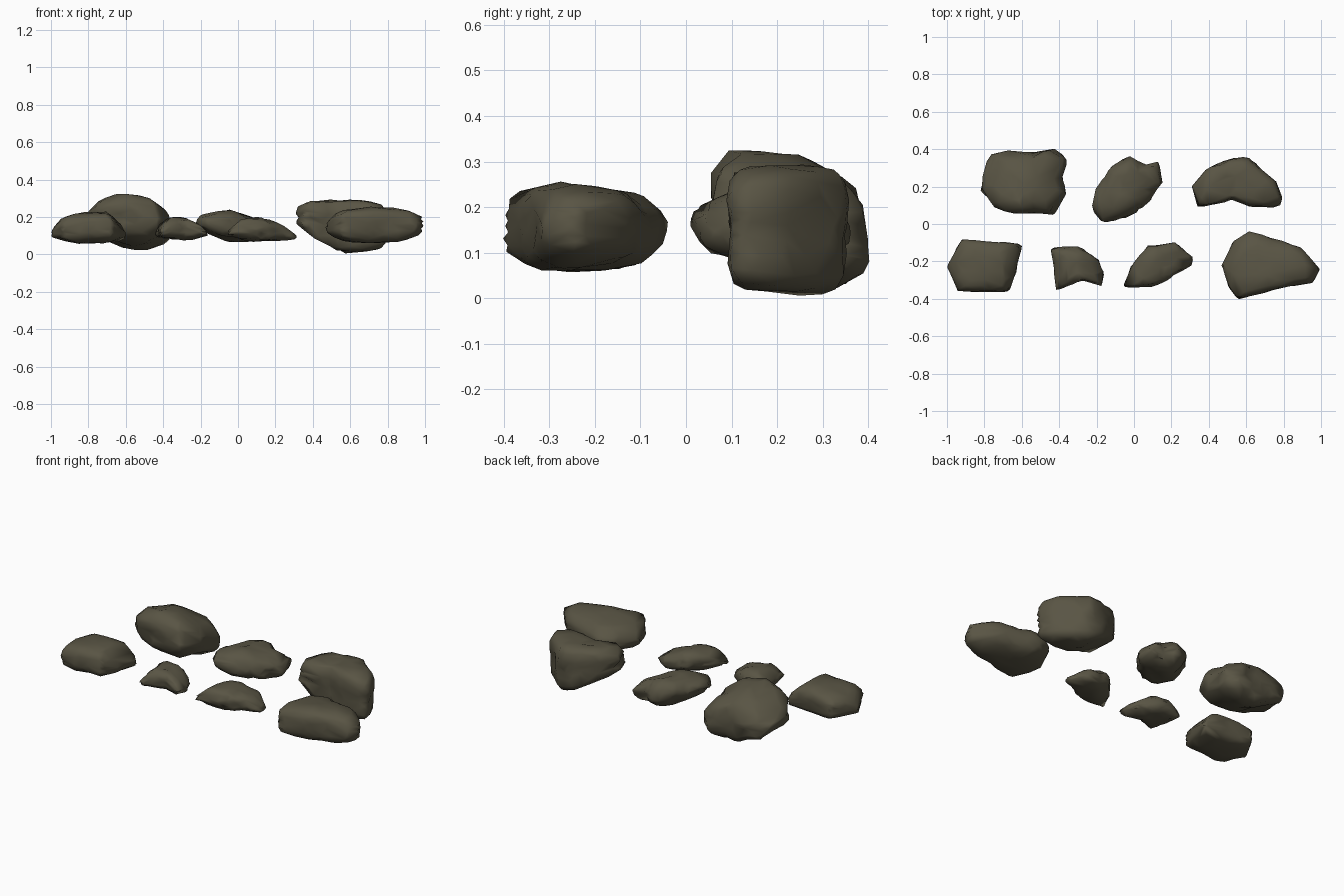
import bpy
import bmesh
from mathutils import Vector, noise

default_cube = bpy.data.objects.get("Cube")
if default_cube:
    bpy.data.objects.remove(default_cube, do_unlink=True)

# One dull olive-brown stone colour
stone = bpy.data.materials.new("olive stone")
stone.use_nodes = True
colour = (0.10, 0.09, 0.058, 1)
stone.diffuse_color = colour
shader = stone.node_tree.nodes["Principled BSDF"]
shader.inputs["Base Color"].default_value = colour
shader.inputs["Roughness"].default_value = 0.9

UNIT = 0.01  # outlines and profiles are written in hundredths


def reach(outline, centre, direction):
    """Distance from the centre to the outline along a direction."""
    best = 0
    for start, end in zip(outline, outline[1:] + outline[:1]):
        edge = end - start
        cross = direction.cross(edge)
        if abs(cross) < 1e-9:
            continue
        offset = start - centre
        distance = offset.cross(edge) / cross
        along = offset.cross(direction) / cross
        if distance > 0 and -0.001 <= along <= 1.001:
            best = max(best, distance)
    return best


def heights(profile, x):
    """Bottom and top of the rock at x, interpolated along its profile."""
    if x <= profile[0][0]:
        return profile[0][1:]
    for left, right in zip(profile, profile[1:]):
        if x <= right[0]:
            t = (x - left[0]) / (right[0] - left[0])
            return [a + (b - a) * t for a, b in zip(left[1:], right[1:])]
    return profile[-1][1:]


def rock(name, outline, profile, boxy=3.0, rough=0.014, seed=1, tilt=0.0, blunt_front=0.0):
    """Shape a sphere to a plan outline and a (x, bottom, top) profile.

    tilt slopes the rock along y; blunt_front squares its front, tapers its back.
    """
    outline = [Vector(p) * UNIT for p in outline]
    profile = [[v * UNIT for v in row] for row in profile]
    lows = Vector((min(p.x for p in outline), min(p.y for p in outline)))
    highs = Vector((max(p.x for p in outline), max(p.y for p in outline)))
    centre = (lows + highs) / 2

    bm = bmesh.new()
    bmesh.ops.create_icosphere(bm, subdivisions=4, radius=1)
    for vert in bm.verts:
        p = vert.co.copy()
        flat = p.xy
        ring = flat.length
        way = flat / max(ring, 1e-6)
        power = boxy - blunt_front * way.y
        squash = (ring ** power + abs(p.z) ** power) ** (1 / power)
        spot = centre.copy()
        if ring > 1e-6:
            spot += way * reach(outline, centre, way) * ring / squash
        low, high = heights(profile, spot.x)
        z = (low + high) / 2 + (high - low) / 2 * p.z / squash
        z += tilt * (spot.y - centre.y)
        # Broad lumps and finer chips
        lump = noise.noise_vector(p * 1.7 + Vector((seed * 7.3, seed, 0)))
        chip = noise.noise_vector(p * 4 + Vector((0, seed * 5.1, seed)))
        vert.co = Vector((spot.x, spot.y, z)) + (lump + chip * 0.5) * rough
        vert.co.x = min(1, max(-1, vert.co.x))
        vert.co.z = max(0, vert.co.z)
    for face in bm.faces:
        face.smooth = True

    mesh = bpy.data.meshes.new(name)
    bm.to_mesh(mesh)
    bm.free()
    mesh.materials.append(stone)
    obj = bpy.data.objects.new(name, mesh)
    bpy.context.collection.objects.link(obj)
    # Irregular, chunky triangles
    chunky = obj.modifiers.new("chunky facets", "DECIMATE")
    chunky.ratio = 0.25


# Back row
rock("back_right_boulder",
     [(-76, 37), (-61, 39), (-52, 38), (-44, 41), (-36, 34), (-39, 24),
      (-37, 16), (-43, 6), (-61, 5), (-75, 9), (-82, 18), (-79, 28)],
     [(-82, 12, 23), (-70, 7, 29), (-60, 5, 31), (-52, 4, 29), (-37, 5, 27)],
     boxy=3, rough=0.018, seed=1, tilt=-0.25)
rock("back_middle_rock",
     [(-12, 31), (-2, 36), (6, 31), (13, 33), (15, 22), (8, 12), (-3, 4),
      (-17, 1), (-22, 9), (-20, 18)],
     [(-22, 12, 23), (-6, 8, 24), (3, 7, 22), (15, 7, 18)],
     boxy=2.8, rough=0.015, seed=2)
rock("back_left_block",
     [(31, 20), (40, 30), (52, 35), (62, 35), (69, 28), (75, 23), (79, 14),
      (78, 10), (62, 10), (52, 13), (35, 9)],
     [(31, 15, 27), (40, 9, 29), (50, 4, 29), (58, 1, 29), (68, 1, 29), (80, 3, 28)],
     boxy=6.5, rough=0.011, seed=3)

# Front row
rock("front_right_slab",
     [(-92, -8), (-60, -11), (-63, -25), (-67, -36), (-94, -36), (-100, -23)],
     [(-100, 7, 15), (-95, 7, 20), (-86, 6, 22), (-69, 6, 23), (-60, 6, 15)],
     boxy=3.4, rough=0.007, seed=4)
rock("small_front_rock",
     [(-44, -13), (-30, -12), (-19, -19), (-16, -26), (-17, -33), (-27, -30),
      (-41, -35), (-43, -23)],
     [(-44, 8, 15), (-37, 8, 20), (-27, 8, 19), (-16, 9, 14)],
     boxy=2.7, rough=0.01, seed=5)
rock("front_wedge",
     [(-6, -33), (-1, -22), (8, -12), (22, -10), (32, -18), (31, -22),
      (20, -28), (12, -33), (-4, -34)],
     [(-6, 9, 14), (1, 8, 20), (12, 7, 20), (24, 7, 16), (32, 7, 11)],
     boxy=2.8, rough=0.01, seed=6)
rock("front_left_boulder",
     [(47, -22), (53, -9), (62, -4), (76, -8), (90, -13), (99, -24),
      (95, -31), (78, -34), (55, -40), (50, -33)],
     [(47, 9, 20), (56, 7, 24), (70, 6, 25), (90, 7, 25), (100, 8, 24)],
     boxy=3.2, rough=0.009, seed=7, blunt_front=1.2)
